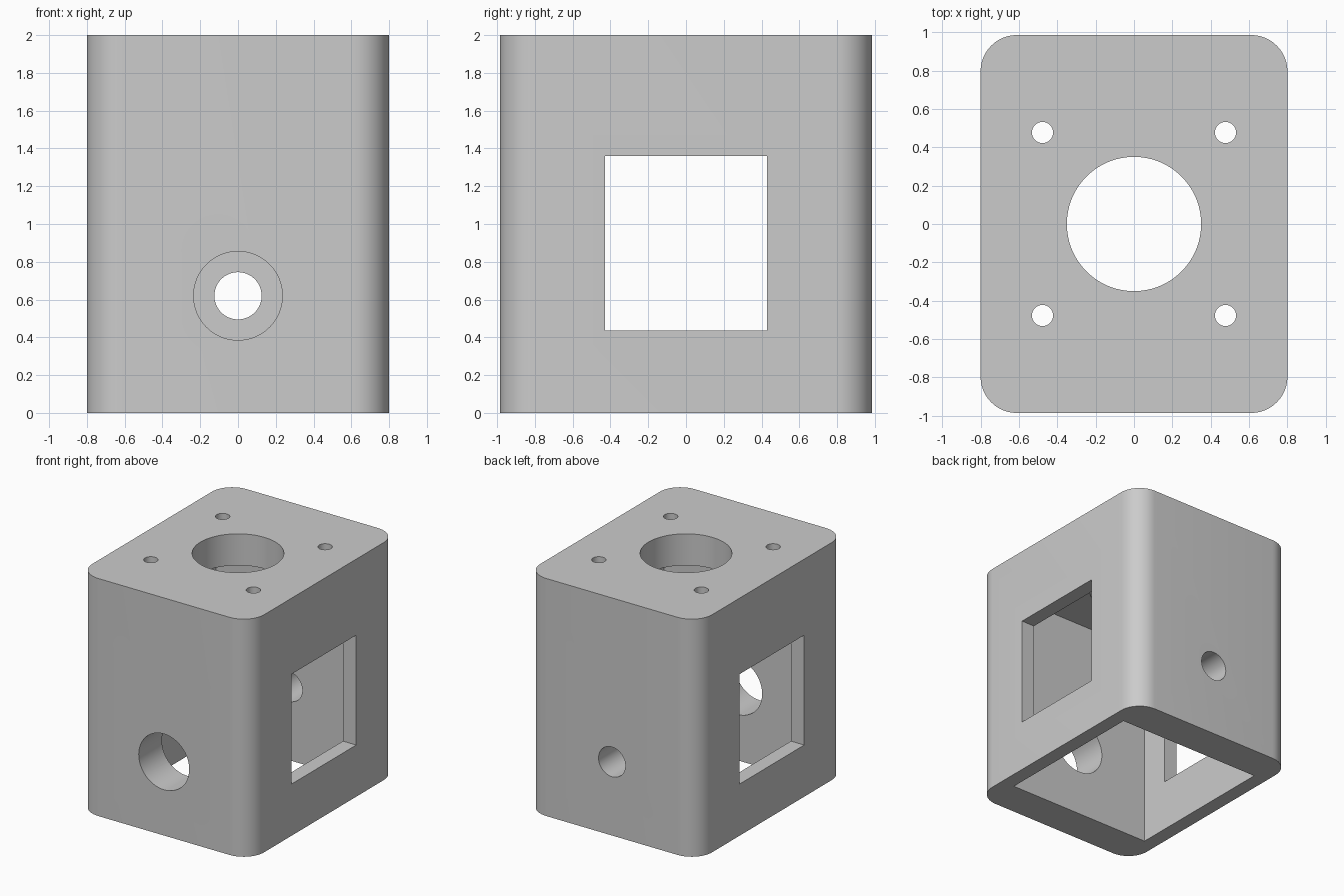
import bpy, bmesh, math

if "Cube" in bpy.data.objects:
    bpy.data.objects.remove(bpy.data.objects["Cube"])

HALF_X, HALF_Y, HEIGHT = 0.80, 0.985, 2.0
CAVITY, CEILING = 0.677, 1.735

grey = bpy.data.materials.new("plain grey")
grey.diffuse_color = (0.6, 0.6, 0.6, 1)
grey.use_nodes = True
grey.node_tree.nodes["Principled BSDF"].inputs["Base Color"].default_value = grey.diffuse_color


def box(name, lo, hi):
    """Box between two opposite corners."""
    bm = bmesh.new()
    bmesh.ops.create_cube(bm, size=1)
    for v in bm.verts:
        v.co = [(a + b) / 2 + c * (b - a) for a, b, c in zip(lo, hi, v.co)]
    mesh = bpy.data.meshes.new(name)
    bm.to_mesh(mesh)
    bm.free()
    mesh.materials.append(grey)
    obj = bpy.data.objects.new(name, mesh)
    bpy.context.collection.objects.link(obj)
    return obj


def rod(name, radius, depth, location, rotation=(0, 0, 0), sides=64):
    bpy.ops.mesh.primitive_cylinder_add(vertices=sides, radius=radius, depth=depth,
                                        location=location, rotation=rotation)
    obj = bpy.context.object
    obj.name = name
    obj.data.materials.append(grey)
    return obj


def cut(body, cutter):
    """Subtract the cutter from the body, then discard it."""
    mod = body.modifiers.new("cut", 'BOOLEAN')
    mod.operation, mod.solver, mod.object = 'DIFFERENCE', 'EXACT', cutter
    bpy.context.view_layer.objects.active = body
    bpy.ops.object.modifier_apply(modifier=mod.name)
    bpy.data.objects.remove(cutter)


# Block with rounded vertical corners
housing = box("housing", (-HALF_X, -HALF_Y, 0), (HALF_X, HALF_Y, HEIGHT))
bm = bmesh.new()
bm.from_mesh(housing.data)
uprights = [e for e in bm.edges if abs(e.verts[0].co.z - e.verts[1].co.z) > 1]
bmesh.ops.bevel(bm, geom=uprights, offset=0.19, segments=12, profile=0.5, affect='EDGES')
bm.to_mesh(housing.data)
bm.free()

# Square cavity, open at the bottom
cut(housing, box("cavity", (-CAVITY, -CAVITY, -0.2), (CAVITY, CAVITY, CEILING)))

# Rectangular window through both side walls
cut(housing, box("side_window", (-1, -0.43, 0.435), (1, 0.43, 1.36)))

# Large bore in the front wall, small bore in the back wall
for name, radius, y in (("front_bore", 0.235, -0.9), ("back_bore", 0.125, 0.9)):
    cut(housing, rod(name, radius, 0.8, (0, y, 0.62), (math.pi / 2, 0, 0)))

# Central opening and four screw holes in the top plate
cut(housing, rod("top_opening", 0.35, 0.8, (0, 0, 1.9), sides=96))
for x in (-0.477, 0.477):
    for y in (-0.477, 0.477):
        cut(housing, rod("screw_hole", 0.055, 0.8, (x, y, 1.9), sides=32))

# Smooth curves, sharp edges
bpy.ops.object.select_all(action='DESELECT')
housing.select_set(True)
bpy.context.view_layer.objects.active = housing
bpy.ops.object.shade_smooth_by_angle(angle=math.radians(30))
